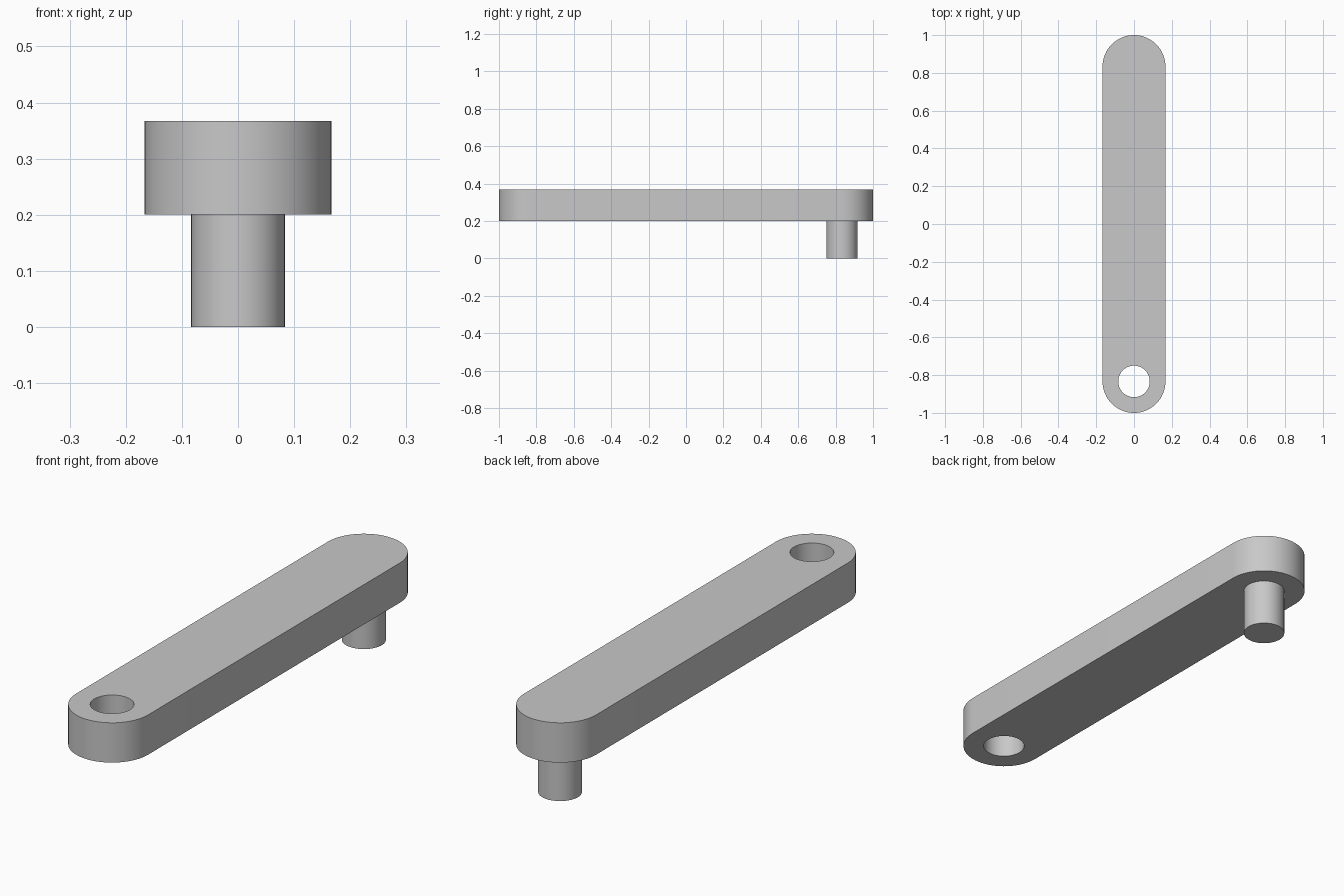
import bpy
import bmesh
from math import pi, cos, sin

cube = bpy.data.objects.get("Cube")
if cube:
    bpy.data.objects.remove(cube, do_unlink=True)

END_Y = 5 / 6        # centres of the rounded ends
ARM_R = 1 / 6
PIN_R = ARM_R / 2
ARM_Z = 0.2          # underside of the arm
TOP_Z = ARM_Z + ARM_R
STEPS = 32           # segments per half circle

grey = bpy.data.materials.new("plain grey")
grey.use_nodes = True
colour = (0.58, 0.58, 0.58, 1)
grey.diffuse_color = colour
grey.node_tree.nodes["Principled BSDF"].inputs["Base Color"].default_value = colour


def arc(radius, y, start):
    """Half circle of points around (0, y)."""
    angles = [start + pi * i / STEPS for i in range(STEPS + 1)]
    return [(radius * cos(a), y + radius * sin(a)) for a in angles]


def prism(name, outline, bottom, top):
    """Solid extruded upward from a flat outline."""
    bm = bmesh.new()
    base = bm.faces.new([bm.verts.new((x, y, bottom)) for x, y in outline])
    new = bmesh.ops.extrude_face_region(bm, geom=[base], use_keep_orig=True)["geom"]
    verts = [v for v in new if isinstance(v, bmesh.types.BMVert)]
    bmesh.ops.translate(bm, verts=verts, vec=(0, 0, top - bottom))
    bmesh.ops.recalc_face_normals(bm, faces=bm.faces)
    mesh = bpy.data.meshes.new(name)
    bm.to_mesh(mesh)
    bm.free()
    mesh.materials.append(grey)
    obj = bpy.data.objects.new(name, mesh)
    bpy.context.collection.objects.link(obj)
    return obj


def circle(radius, y):
    return arc(radius, y, 0)[:-1] + arc(radius, y, pi)[:-1]


# Arm with two rounded ends, and the pin under its back end
arm = prism("arm", arc(ARM_R, END_Y, 0) + arc(ARM_R, -END_Y, pi), ARM_Z, TOP_Z)
pin = prism("pin", circle(PIN_R, END_Y), 0, ARM_Z + 0.05)

# Through hole at the front end
cutter = prism("hole_cutter", circle(PIN_R, -END_Y), ARM_Z - 0.1, TOP_Z + 0.1)
cutter.hide_render = True
cut = arm.modifiers.new("hole", 'BOOLEAN')
cut.operation = 'DIFFERENCE'
cut.solver = 'EXACT'
cut.object = cutter
bpy.context.view_layer.objects.active = arm
bpy.ops.object.modifier_apply(modifier=cut.name)
bpy.data.objects.remove(cutter, do_unlink=True)

# Smooth round walls, sharp rims
bpy.ops.object.select_all(action='DESELECT')
for obj in (arm, pin):
    obj.select_set(True)
bpy.ops.object.shade_smooth_by_angle()
